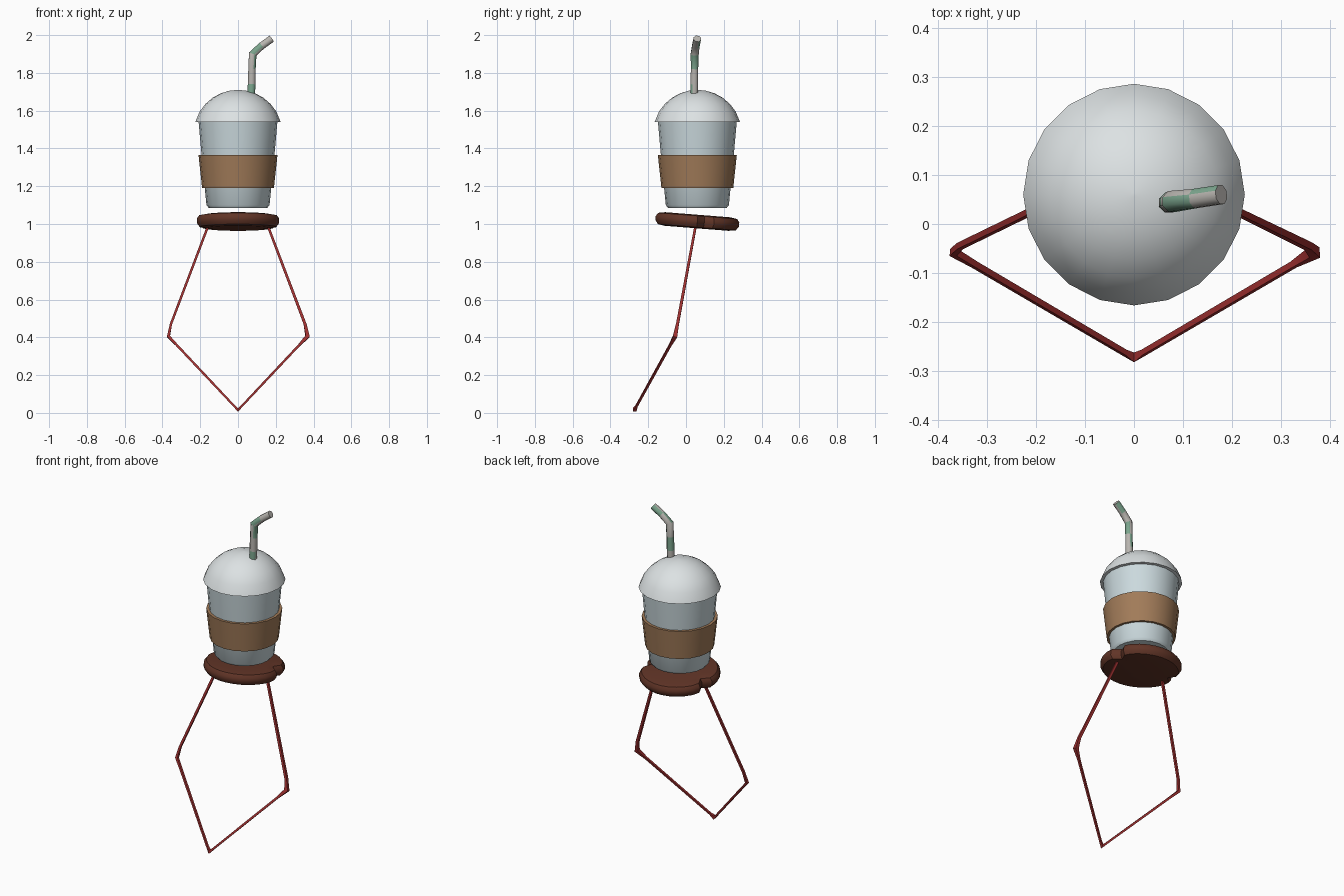
import bpy, bmesh
from math import pi, sin, cos, radians
from mathutils import Vector, Matrix

if "Cube" in bpy.data.objects:
    bpy.data.objects.remove(bpy.data.objects["Cube"])

CUP_Y = 0.06


def material(name, rgb):
    m = bpy.data.materials.new(name)
    m.diffuse_color = (*rgb, 1)
    m.use_nodes = True
    m.node_tree.nodes["Principled BSDF"].inputs["Base Color"].default_value = m.diffuse_color
    return m


def make(name, verts, faces, mats, angle=40):
    mesh = bpy.data.meshes.new(name)
    mesh.from_pydata(verts, [], faces)
    bm = bmesh.new()
    bm.from_mesh(mesh)
    bmesh.ops.recalc_face_normals(bm, faces=bm.faces[:])
    bm.to_mesh(mesh)
    bm.free()
    for m in mats:
        mesh.materials.append(m)
    ob = bpy.data.objects.new(name, mesh)
    bpy.context.collection.objects.link(ob)
    bpy.ops.object.select_all(action='DESELECT')
    ob.select_set(True)
    bpy.context.view_layer.objects.active = ob
    bpy.ops.object.shade_smooth_by_angle(angle=radians(angle))
    return ob


def skin(name, rings, mats, cap=True, loop=False, angle=40):
    """Joins equal-sized rings of points into one surface."""
    n, k = len(rings[0]), len(rings)
    faces = []
    for i in range(k if loop else k - 1):
        a, b = i * n, (i + 1) % k * n
        faces += [(a + j, a + (j + 1) % n, b + (j + 1) % n, b + j) for j in range(n)]
    if cap and not loop:
        faces += [tuple(range(n)), tuple(range((k - 1) * n, k * n))]
    return make(name, [p for r in rings for p in r], faces, mats, angle)


def lathe(name, profile, mats, sides=20, loop=False, edge=lambda a: 1):
    rings = [[Vector((r * edge(t) * cos(t), CUP_Y + r * edge(t) * sin(t), z))
              for t in (2 * pi * j / sides for j in range(sides))] for r, z in profile]
    return skin(name, rings, mats, loop=loop)


def tube(name, points, radii, sides, mats):
    pts = [Vector(p) for p in points]
    rings = []
    for i, p in enumerate(pts):
        d = (pts[min(i + 1, len(pts) - 1)] - pts[max(i - 1, 0)]).normalized()
        u = d.cross(Vector((0, 1, 0))).normalized()
        v = d.cross(u)
        rings.append([p + radii[i] * (u * cos(t) + v * sin(t))
                      for t in (2 * pi * (j + .5) / sides for j in range(sides))])
    return skin(name, rings, mats, angle=50)


clear = material("pale_plastic", (0.60, 0.70, 0.73))
white = material("lid_white", (0.72, 0.76, 0.77))
brown = material("cardboard", (0.36, 0.20, 0.10))
cocoa = material("dark_cookie", (0.12, 0.035, 0.02))
red = material("red_cord", (0.35, 0.03, 0.03))
grey = material("straw_grey", (0.48, 0.46, 0.43))
green = material("straw_green", (0.20, 0.38, 0.27))

# Cup body
lathe("cup", [(0.155, 1.085), (0.167, 1.10), (0.193, 1.365), (0.209, 1.545)], [clear])

# Cardboard sleeve, a closed band around the cup
lathe("sleeve", [(0.172, 1.19), (0.19, 1.19), (0.209, 1.365), (0.19, 1.365)],
      [brown], loop=True)

# Domed lid, a spherical cap with a flat underside
h, rim = 0.165, 0.226
R = (rim * rim + h * h) / (2 * h)
dome = [(0.19, 1.538), (rim, 1.54)]
for i in range(1, 7):
    z = h * (1 - (1 - i / 6) ** 2)
    dome.append((max((R * R - (R - h + z) ** 2) ** 0.5, 0.004), 1.545 + z))
lathe("dome_lid", dome, [white])

# Cookie base with a small notch on each side, tipped slightly backwards
def notched(t):
    near = min(abs(t - radians(a)) for a in (12, 168))
    return 1 - 0.2 * max(0, 1 - near / radians(14))

cookie = lathe("cookie_base",
               [(0.17, -0.036), (0.208, -0.03), (0.223, -0.01), (0.223, 0.013),
                (0.21, 0.03), (0.175, 0.036)], [cocoa], sides=30, edge=notched)
pivot = Vector((0, CUP_Y, 0))
cookie.data.transform(Matrix.Translation((0, CUP_Y, 1.013))
                      @ Matrix.Rotation(radians(-4.5), 4, 'X')
                      @ Matrix.Translation(-pivot))

# Bent straw with spiral stripes
straw = tube("straw", [(0.07, 0.043, 1.66), (0.072, 0.044, 1.74), (0.074, 0.045, 1.82),
                       (0.078, 0.046, 1.90), (0.125, 0.052, 1.943), (0.178, 0.06, 1.981)],
             [0.021, 0.022, 0.021, 0.023, 0.021, 0.021], 8, [grey, green])
for i, p in enumerate(straw.data.polygons):
    p.material_index = int(i < 40 and (i % 8 + 3 * (i // 8)) % 8 < 3)

# Hanging cord: one loop from the cookie down to a point
side = [(0.16, 0.05, 0.985), (0.355, -0.045, 0.47), (0.368, -0.058, 0.405),
        (0.325, -0.083, 0.36)]
left = [(-x, y, z) for x, y, z in side]
tube("hanging_cord", left + [(-0.02, -0.262, 0.036), (0, -0.272, 0.016), (0.02, -0.262, 0.036)]
     + side[::-1],
     [0.009, 0.009, 0.011, 0.009, 0.008, 0.014, 0.008, 0.009, 0.016, 0.011, 0.009], 4, [red])
